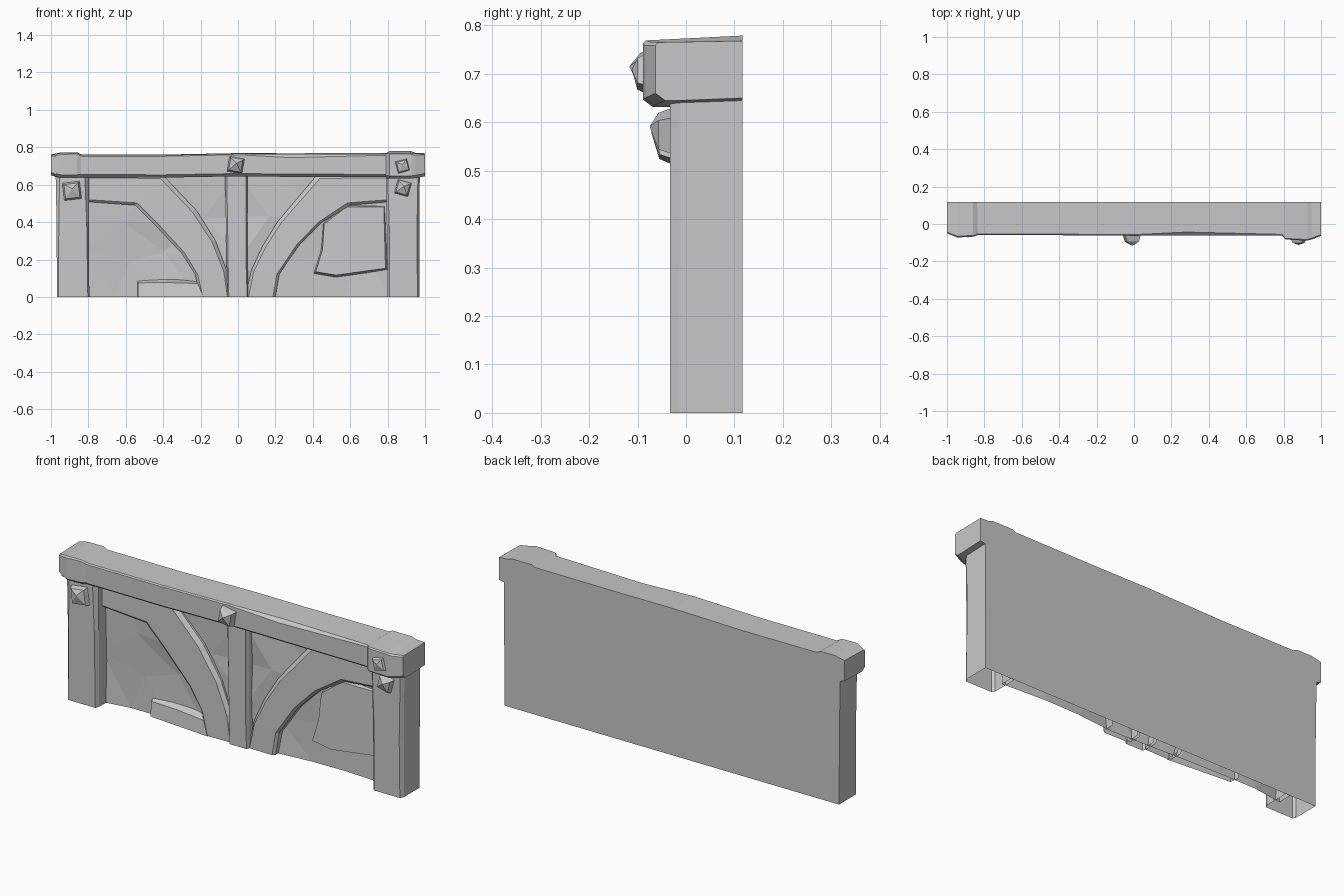
import bpy, bmesh, math, random
from mathutils import Vector, Matrix

random.seed(4)
cube = bpy.data.objects.get("Cube")
if cube:
    bpy.data.objects.remove(cube, do_unlink=True)

stone_grey = bpy.data.materials.new("stone_grey")
stone_grey.use_nodes = True
GREY = (0.58, 0.58, 0.58, 1)
stone_grey.diffuse_color = GREY
stone_grey.node_tree.nodes["Principled BSDF"].inputs["Base Color"].default_value = GREY

BACK = 0.117    # flat rear plane
INNER = 0.09    # rear of shells set on the panel


def finish(name, bm):
    """Orient faces, then leave the underside and buried rears open."""
    bmesh.ops.recalc_face_normals(bm, faces=bm.faces)
    hidden = [f for f in bm.faces if all(v.co.z < 0.001 for v in f.verts)
              or all(abs(v.co.y - INNER) < 0.001 for v in f.verts)]
    bmesh.ops.delete(bm, geom=hidden, context='FACES')
    mesh = bpy.data.meshes.new(name)
    bm.to_mesh(mesh)
    bm.free()
    mesh.materials.append(stone_grey)
    obj = bpy.data.objects.new(name, mesh)
    bpy.context.collection.objects.link(obj)


def loft(name, sections):
    """Skin a row of matching closed outlines and cap both ends."""
    bm = bmesh.new()
    rings = [[bm.verts.new(p) for p in s] for s in sections]
    n = len(rings[0])
    for a, b in zip(rings, rings[1:]):
        for i in range(n):
            j = (i + 1) % n
            bm.faces.new((a[i], a[j], b[j], b[i]))
    bm.faces.new(rings[0])
    bm.faces.new(rings[-1])
    finish(name, bm)


# Uneven wall panel: faceted front hollowed under each arch, flat back
def panel_depth(x, z):
    hollow = max(0, 1 - ((abs(x) - 0.5) / 0.33) ** 2) * max(0, 1 - (z / 0.6) ** 2)
    return 0.043 + 0.03 * hollow + random.uniform(-0.009, 0.009)


bm = bmesh.new()
cols, rows = 8, 3
front = []
for r in range(rows + 1):
    line = []
    for c in range(cols + 1):
        x = -0.82 + 1.64 * c / cols
        z = 0.66 * r / rows
        if 0 < c < cols:
            x += random.uniform(-0.06, 0.06)
        if 0 < r < rows:
            z += random.uniform(-0.05, 0.05)
        line.append(bm.verts.new((x, panel_depth(x, z), z)))
    front.append(line)
for r in range(rows):
    for c in range(cols):
        bm.faces.new((front[r][c], front[r][c + 1], front[r + 1][c + 1], front[r + 1][c]))
bmesh.ops.triangulate(bm, faces=bm.faces[:])
rim = [e for e in bm.edges if e.is_boundary]
new = bmesh.ops.extrude_edge_only(bm, edges=rim)["geom"]
for v in new:
    if isinstance(v, bmesh.types.BMVert):
        v.co.y = BACK
bmesh.ops.holes_fill(bm, edges=[e for e in new if isinstance(e, bmesh.types.BMEdge)], sides=0)
finish("wall_panel", bm)


# Upright posts with chamfered front corners
def post(name, levels, face_y, back_y):
    sections = []
    for z, x0, x1, cut in levels:
        sections.append([(x0, back_y, z), (x0, face_y + 0.012, z), (x0 + cut, face_y, z),
                         (x1 - cut, face_y, z), (x1, face_y + 0.02, z), (x1, back_y, z)])
    loft(name, sections)


post("right_post", [(0, -0.968, -0.795, 0.008), (0.4, -0.97, -0.797, 0.012),
                    (0.66, -0.975, -0.798, 0.022)], -0.033, BACK)
post("left_post", [(0, 0.80, 0.97, 0.01), (0.3, 0.797, 0.97, 0.014),
                   (0.66, 0.79, 0.972, 0.01)], -0.033, BACK)
post("center_post", [(0, -0.055, 0.055, 0.006), (0.15, -0.06, 0.052, 0.008),
                     (0.66, -0.07, 0.052, 0.01)], 0.0, INNER)


# Arched braces: pairs of lower and upper edge points
def brace(name, pairs):
    sections = []
    for (lx, lz), (ux, uz) in pairs:
        low, high = Vector((lx, 0, lz)), Vector((ux, 0, uz))
        outline = []
        for t, y in ((0, INNER), (0, 0.026), (0.08, 0.014), (0.9, 0.016), (1, 0.032), (1, INNER)):
            p = low.lerp(high, t)
            outline.append((p.x, y, p.z))
        sections.append(outline)
    loft(name, sections)


brace("right_brace", [((-0.20, 0), (-0.04, 0)), ((-0.23, 0.12), (-0.06, 0.14)),
                      ((-0.30, 0.23), (-0.12, 0.30)), ((-0.45, 0.39), (-0.22, 0.46)),
                      ((-0.55, 0.49), (-0.40, 0.65)), ((-0.82, 0.51), (-0.82, 0.65))])
brace("left_brace", [((0.20, 0), (0.04, 0)), ((0.22, 0.12), (0.07, 0.14)),
                     ((0.33, 0.28), (0.13, 0.27)), ((0.45, 0.40), (0.21, 0.40)),
                     ((0.60, 0.49), (0.42, 0.65)), ((0.82, 0.51), (0.82, 0.65))])


# Raised wall stones: outline base, smaller front that can lean along x
def wall_stone(name, outline, face_y, lean, shrink_x, shrink_z):
    cx = sum(p[0] for p in outline) / len(outline)
    cz = sum(p[1] for p in outline) / len(outline)
    base = [(x, INNER, z) for x, z in outline]
    face = [(cx + (x - cx) * shrink_x, face_y + lean * (x - cx) + 0.01 * (z > cz),
             cz + (z - cz) * shrink_z if z else 0) for x, z in outline]
    loft(name, [base, face])


wall_stone("low_stone", [(-0.54, 0), (-0.54, 0.10), (-0.38, 0.105), (-0.21, 0.09),
                         (-0.18, 0)], 0.025, -0.08, 0.97, 0.4)
wall_stone("side_stone", [(0.40, 0.12), (0.44, 0.25), (0.45, 0.40), (0.58, 0.50),
                          (0.80, 0.50), (0.81, 0.14), (0.52, 0.10)], 0.02, 0, 0.91, 0.91)


# Top beam and its end caps, lofted along x
def rail(name, stations):
    sections = []
    for x, face_y, low, high, rise, cut in stations:
        sections.append([(x, BACK, low + 0.005), (x, face_y + 0.05, low), (x, face_y + 0.02, low),
                         (x, face_y, low + 0.015), (x, face_y, high - cut),
                         (x, face_y + cut, high), (x, BACK, high + rise)])
    loft(name, sections)


rail("top_beam", [(-0.98, -0.06, 0.64, 0.758, 0.004, 0.006), (-0.4, -0.06, 0.638, 0.758, 0.003, 0.006),
                  (0.0, -0.063, 0.645, 0.766, 0.003, 0.006), (0.28, -0.061, 0.642, 0.763, 0.005, 0.018),
                  (0.85, -0.063, 0.64, 0.765, 0.005, 0.006)])
rail("right_cap", [(-1.0, -0.05, 0.65, 0.758, 0.004, 0.006), (-0.945, -0.072, 0.638, 0.77, 0.003, 0.008),
                   (-0.86, -0.068, 0.638, 0.77, 0.003, 0.006), (-0.835, -0.058, 0.642, 0.758, 0.002, 0.006)])
rail("left_cap", [(0.79, -0.06, 0.636, 0.765, 0.003, 0.006), (0.81, -0.083, 0.632, 0.769, 0.01, 0.006),
                  (0.925, -0.089, 0.632, 0.769, 0.01, 0.006), (0.95, -0.083, 0.636, 0.766, 0.004, 0.008),
                  (1.0, -0.063, 0.645, 0.765, 0.003, 0.006)])


# Rough four-sided studs with an off-centre peak
def stud(name, x, z, face_y, tip_y, radius, turn):
    bm = bmesh.new()
    depth = face_y - tip_y
    bmesh.ops.create_cone(bm, cap_ends=True, segments=4, radius1=radius, radius2=radius * 0.75,
                          depth=depth * 0.8)
    top = max(bm.faces, key=lambda f: f.calc_center_median().z)
    tip = bmesh.ops.poke(bm, faces=[top])["verts"][0]
    tip.co += Vector((radius * 0.15, radius * 0.1, depth * 0.4))
    place = (Matrix.Translation((x, face_y - depth * 0.2, z))
             @ Matrix.Rotation(math.radians(90), 4, 'X') @ Matrix.Rotation(math.radians(turn), 4, 'Z'))
    bm.transform(place)
    finish(name, bm)


stud("center_stud", -0.012, 0.705, -0.06, -0.117, 0.062, 35)
stud("left_cap_stud", 0.88, 0.70, -0.083, -0.112, 0.05, 60)
stud("left_post_stud", 0.882, 0.582, -0.03, -0.075, 0.058, 30)
stud("right_post_stud", -0.888, 0.567, -0.03, -0.072, 0.072, 52)
